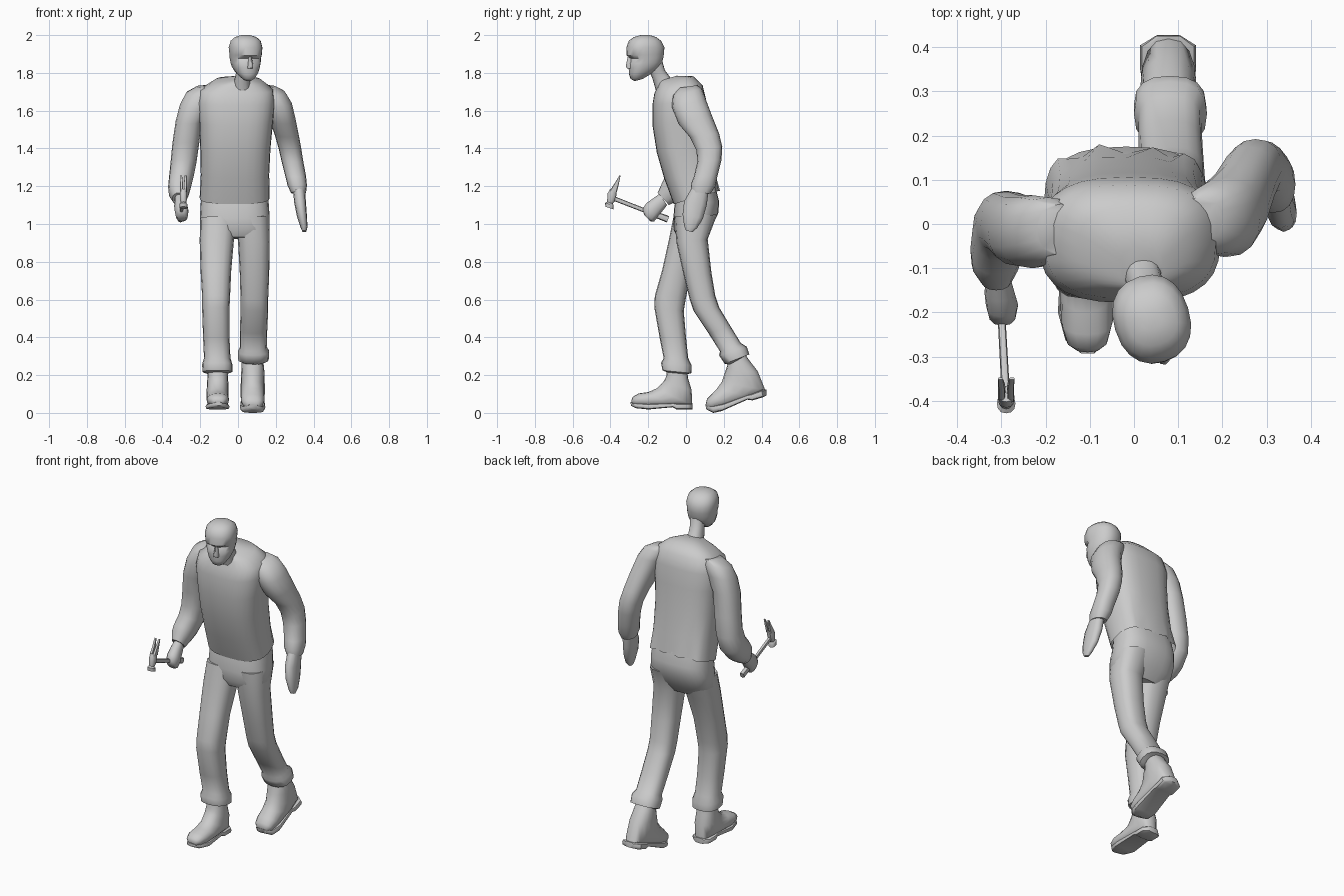
import bpy, bmesh, math
from mathutils import Matrix, Vector


def loft(name, rows, n=16, p=2.3, caps=(True, True), tweak=None, angle=50):
    """Rings from (front y, front z, back y, back z, x min, x max)."""
    bm = bmesh.new()
    rings = []
    for fy, fz, by, bz, x0, x1 in rows:
        ring = []
        for i in range(n):
            a = 2 * math.pi * i / n
            s, c = math.sin(a), math.cos(a)
            u = math.copysign(abs(c) ** (2 / p), c)
            w = math.copysign(abs(s) ** (2 / p), s)
            t = (1 - u) / 2
            ring.append(bm.verts.new(((x0 + x1) / 2 + w * (x1 - x0) / 2,
                                      fy + (by - fy) * t, fz + (bz - fz) * t)))
        rings.append(ring)
    for a, b in zip(rings, rings[1:]):
        for i in range(n):
            j = (i + 1) % n
            bm.faces.new((a[i], a[j], b[j], b[i]))
    if caps[0]:
        bm.faces.new(rings[0][::-1])
    if caps[1]:
        bm.faces.new(rings[-1])
    if tweak:
        for v in bm.verts:
            tweak(v)
    bmesh.ops.recalc_face_normals(bm, faces=bm.faces)
    me = bpy.data.meshes.new(name)
    bm.to_mesh(me)
    bm.free()
    ob = bpy.data.objects.new(name, me)
    bpy.context.collection.objects.link(ob)
    bpy.ops.object.select_all(action='DESELECT')
    ob.select_set(True)
    bpy.context.view_layer.objects.active = ob
    bpy.ops.object.shade_smooth_by_angle(angle=math.radians(angle))
    return ob


# sweater body, open at the hem with folds at the back
def folds(v):
    if v.co.y > 0.09 and v.co.z < 1.3:
        k = (1.3 - v.co.z) / 0.12
        v.co.y += 0.012 * k * math.sin(v.co.x * 62)


loft("sweater_body", [
    (-.065, 1.105, .17, 1.175, -.203, .168), (-.115, 1.24, .152, 1.28, -.197, .165),
    (-.155, 1.38, .13, 1.42, -.20, .172), (-.177, 1.52, .116, 1.56, -.205, .185),
    (-.178, 1.63, .106, 1.66, -.215, .195), (-.168, 1.69, .088, 1.735, -.20, .185),
    (-.15, 1.73, .04, 1.782, -.125, .125), (-.145, 1.755, -.05, 1.785, -.03, .065)],
    n=28, p=2.7, caps=(False, True), tweak=folds)

# sleeves
loft("left_sleeve", [
    (-.04, 1.72, .06, 1.735, .10, .20), (-.07, 1.68, .085, 1.715, .10, .25),
    (-.075, 1.62, .105, 1.66, .13, .285), (-.04, 1.53, .135, 1.58, .165, .305),
    (.02, 1.46, .175, 1.48, .195, .322), (.055, 1.39, .192, 1.41, .215, .335),
    (.06, 1.33, .188, 1.34, .23, .345), (.042, 1.25, .168, 1.26, .25, .36),
    (.025, 1.21, .155, 1.20, .262, .365), (.03, 1.17, .13, 1.16, .28, .36)])
loft("right_sleeve", [
    (-.07, 1.72, .045, 1.735, -.22, -.11), (-.09, 1.68, .06, 1.71, -.275, -.11),
    (-.10, 1.61, .065, 1.65, -.308, -.15), (-.095, 1.53, .065, 1.56, -.33, -.19),
    (-.075, 1.43, .07, 1.43, -.347, -.205), (-.07, 1.34, .075, 1.31, -.357, -.22),
    (-.085, 1.28, .06, 1.22, -.365, -.235), (-.115, 1.24, .0, 1.15, -.37, -.25),
    (-.13, 1.21, -.05, 1.12, -.367, -.26), (-.15, 1.165, -.09, 1.10, -.348, -.275)])

# hands
loft("left_hand", [
    (.03, 1.19, .12, 1.18, .29, .355), (-.01, 1.12, .11, 1.10, .298, .36),
    (-.018, 1.05, .09, 1.03, .312, .365), (-.01, .99, .06, .98, .33, .368),
    (.0, .965, .035, .957, .34, .362)], n=12)
loft("right_hand", [
    (-.14, 1.16, -.10, 1.10, -.335, -.28), (-.175, 1.135, -.135, 1.055, -.338, -.27),
    (-.21, 1.11, -.155, 1.03, -.335, -.262), (-.23, 1.08, -.17, 1.012, -.33, -.265),
    (-.222, 1.05, -.19, 1.015, -.32, -.275)], n=12)

# trousers: hips and two legs with turned-up cuffs
loft("trouser_hips", [
    (-.05, 1.15, .155, 1.20, -.19, .158), (-.062, 1.09, .175, 1.12, -.198, .163),
    (-.067, 1.03, .172, 1.06, -.201, .167), (-.066, .97, .135, .98, -.201, .167),
    (-.045, .93, .09, .92, -.15, .12)], n=24, p=2.6, caps=(False, True))
loft("right_trouser_leg", [
    (-.066, 1.04, .13, 1.02, -.20, -.01), (-.09, .92, .08, .90, -.203, -.022),
    (-.125, .76, .025, .74, -.198, -.036), (-.165, .62, .0, .61, -.19, -.042),
    (-.168, .56, -.012, .54, -.19, -.045), (-.14, .40, .0, .40, -.185, -.045),
    (-.118, .29, .012, .29, -.18, -.04), (-.132, .265, .03, .25, -.19, -.03),
    (-.125, .225, .028, .21, -.188, -.03), (-.10, .215, .005, .205, -.17, -.05)], p=2.5)
loft("left_trouser_leg", [
    (-.062, 1.04, .165, 1.05, -.02, .165), (-.05, .90, .115, .92, .0, .168),
    (-.01, .72, .135, .74, .010, .165), (.02, .60, .155, .62, .013, .16),
    (.04, .54, .175, .56, .014, .16), (.12, .42, .235, .46, .01, .155),
    (.18, .325, .29, .37, .01, .152), (.175, .305, .322, .35, .0, .165),
    (.205, .26, .335, .31, .0, .163), (.23, .255, .31, .30, .02, .145)], p=2.5)

# boots and soles
loft("right_boot", [
    (-.10, .24, .005, .23, -.16, -.055), (-.105, .19, .012, .18, -.162, -.053),
    (-.12, .165, .03, .12, -.165, -.05), (-.155, .13, .032, .04, -.167, -.05),
    (-.20, .11, -.08, .035, -.167, -.048), (-.25, .103, -.19, .03, -.165, -.048),
    (-.282, .085, -.25, .035, -.152, -.06), (-.29, .062, -.278, .04, -.13, -.08)])
loft("left_boot", [
    (.225, .285, .305, .325, .025, .13), (.218, .25, .33, .285, .02, .135),
    (.205, .21, .38, .22, .017, .14), (.19, .165, .42, .12, .014, .142),
    (.165, .13, .35, .08, .014, .142), (.135, .10, .22, .035, .015, .14),
    (.112, .075, .15, .018, .025, .132), (.104, .045, .12, .018, .05, .11)])
loft("right_sole", [
    (.036, .05, .034, .018, -.14, -.08), (.01, .05, .01, .018, -.168, -.05),
    (-.05, .05, -.05, .018, -.168, -.05), (-.065, .052, -.07, .03, -.165, -.053),
    (-.20, .048, -.20, .018, -.172, -.045), (-.26, .052, -.265, .025, -.155, -.06),
    (-.293, .058, -.292, .038, -.12, -.09)], n=12, p=4)
loft("left_sole", [
    (.425, .125, .427, .092, .05, .105), (.40, .12, .408, .083, .014, .14),
    (.345, .10, .352, .066, .014, .14), (.325, .095, .325, .07, .018, .137),
    (.20, .05, .19, .01, .01, .145), (.14, .038, .145, .0, .02, .135),
    (.102, .045, .108, .018, .055, .105)], n=12, p=4)

# neck
loft("neck", [
    (-.155, 1.69, -.06, 1.74, -.025, .07), (-.176, 1.765, -.082, 1.775, -.018, .062),
    (-.19, 1.80, -.112, 1.815, -.008, .07), (-.21, 1.85, -.13, 1.88, -.002, .08)])


# head with eye sockets, turned towards its left
def sockets(v):
    if v.co.y < -.05 and abs(v.co.z - 1.875) < .012 and .015 < abs(v.co.x) < .06:
        v.co.y += .014


turn = Matrix.Translation(Vector((.04, -.215, 0))) @ Matrix.Rotation(math.radians(17), 4, 'Z')
head = loft("head", [(f, fz, b, bz, -w, w) for f, fz, b, bz, w in (
    (-.06, 1.757, -.01, 1.772, .022), (-.08, 1.768, .02, 1.79, .04),
    (-.088, 1.795, .055, 1.815, .06), (-.088, 1.825, .078, 1.835, .071),
    (-.09, 1.85, .088, 1.855, .077), (-.086, 1.875, .094, 1.88, .080),
    (-.101, 1.893, .098, 1.90, .082), (-.100, 1.935, .10, 1.935, .086),
    (-.087, 1.97, .082, 1.97, .077), (-.06, 1.99, .055, 1.99, .055),
    (-.025, 2.0, .022, 2.0, .022))], n=20, tweak=sockets)
nose = loft("nose", [
    (-.098, 1.885, -.07, 1.885, -.008, .008), (-.108, 1.838, -.07, 1.838, -.015, .015),
    (-.104, 1.825, -.07, 1.82, -.016, .016)], n=8, p=2)
for ob in (head, nose):
    ob.data.transform(turn)

# hammer: handle with thicker grip, striking head, two claw prongs
def bar(name, a, b, r0, r1):
    a, b = Vector(a), Vector(b)
    d = (b - a).normalized()
    up = Vector((0, -d.z, d.y))
    rows = []
    for c, r in ((a, r0), (b, r1)):
        p, q = c - up * r, c + up * r
        rows.append((p.y, p.z, q.y, q.z, c.x - r * .8, c.x + r * .8))
    return loft(name, rows, n=8)


bar("hammer_grip", (-.305, -.095, 1.025), (-.300, -.21, 1.068), .018, .015)
bar("hammer_handle", (-.300, -.20, 1.064), (-.289, -.40, 1.142), .011, .012)
loft("hammer_head", [
    (-.427, 1.092, -.385, 1.078, -.31, -.268), (-.428, 1.112, -.383, 1.098, -.31, -.268),
    (-.418, 1.118, -.388, 1.108, -.303, -.275), (-.417, 1.132, -.378, 1.12, -.307, -.271),
    (-.415, 1.162, -.368, 1.152, -.308, -.27), (-.402, 1.185, -.366, 1.178, -.306, -.272)],
    n=12, angle=35)
for side, name in ((-1, "hammer_claw_right"), (1, "hammer_claw_left")):
    c = -.289 + side * .010
    loft(name, [(-.404, 1.175, -.366, 1.17, c - .008, c + .008),
                (-.378, 1.215, -.356, 1.21, c - .008, c + .008),
                (-.352, 1.258, -.347, 1.255, c - .006 + side * .003, c + .006 + side * .003)],
         n=8, p=3)
